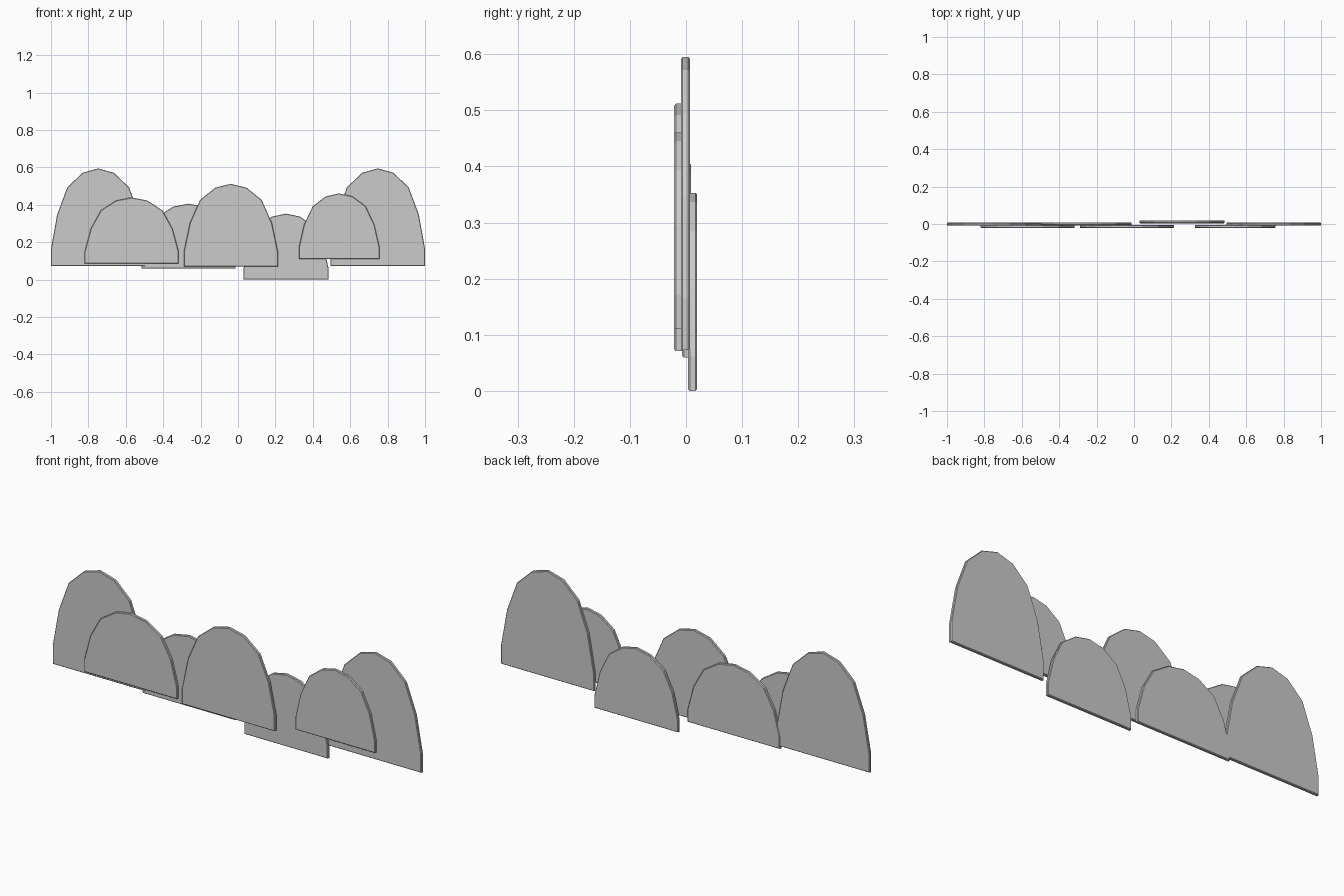
import bpy, bmesh

if "Cube" in bpy.data.objects:
    bpy.data.objects.remove(bpy.data.objects["Cube"])

# Half outline of a rounded bush: (x, z) as fractions of half width and height
HALF = [(1, 0), (1, 0.175), (0.87, 0.525), (0.655, 0.805), (0.33, 0.955)]
OUTLINE = HALF + [(0, 1)] + [(-x, z) for x, z in reversed(HALF)]
THICK = 0.016


def bush_panel(name, x0, x1, z0, z1, y):
    """Thin upright board cut to the bush outline, with softened rims."""
    cx, hw = (x0 + x1) / 2, (x1 - x0) / 2
    bm = bmesh.new()
    face = bm.faces.new([bm.verts.new((cx + px * hw, y - THICK / 2, z0 + pz * (z1 - z0)))
                         for px, pz in OUTLINE])
    ext = bmesh.ops.extrude_face_region(bm, geom=[face])
    verts = [v for v in ext["geom"] if isinstance(v, bmesh.types.BMVert)]
    bmesh.ops.translate(bm, verts=verts, vec=(0, THICK, 0))
    bmesh.ops.recalc_face_normals(bm, faces=bm.faces[:])
    # chamfer the front and back rims
    rims = [e for e in bm.edges if abs(e.verts[0].co.y - e.verts[1].co.y) < 1e-5]
    bmesh.ops.bevel(bm, geom=rims, offset=0.003, segments=1, affect='EDGES', profile=0.5)
    mesh = bpy.data.meshes.new(name)
    bm.to_mesh(mesh)
    bm.free()
    obj = bpy.data.objects.new(name, mesh)
    bpy.context.collection.objects.link(obj)


# Tall end bushes
bush_panel("tall_bush_left", -1.0, -0.495, 0.073, 0.595, -0.001)
bush_panel("tall_bush_right", 0.495, 1.0, 0.073, 0.595, -0.001)
# Rear bushes
bush_panel("rear_bush_left", -0.515, -0.013, 0.06, 0.406, 0.001)
bush_panel("rear_bush_right", 0.03, 0.484, 0.0, 0.353, 0.012)
# Front bushes
bush_panel("front_bush_left", -0.82, -0.317, 0.087, 0.439, -0.013)
bush_panel("front_bush_centre", -0.29, 0.214, 0.071, 0.512, -0.013)
bush_panel("front_bush_right", 0.325, 0.757, 0.11, 0.461, -0.013)
